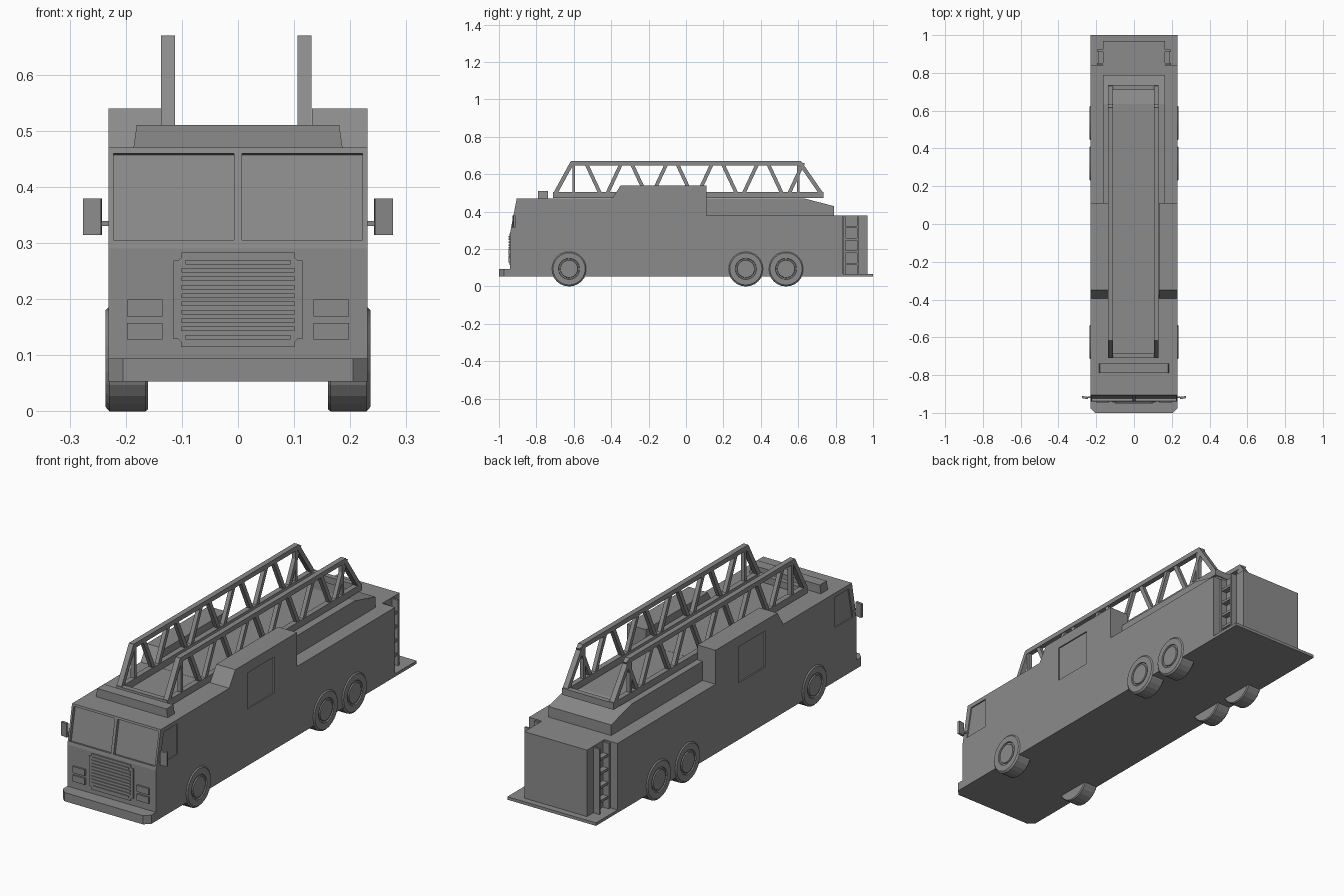
import bpy, bmesh, math
from mathutils import Matrix, Vector

if "Cube" in bpy.data.objects:
    bpy.data.objects.remove(bpy.data.objects["Cube"])

GREY = (0.26, 0.26, 0.26, 1)
paint = bpy.data.materials.new("grey_paint")
paint.use_nodes = True
paint.diffuse_color = GREY
paint.node_tree.nodes["Principled BSDF"].inputs["Base Color"].default_value = GREY


def finish(name, bm):
    bmesh.ops.recalc_face_normals(bm, faces=bm.faces)
    me = bpy.data.meshes.new(name)
    bm.to_mesh(me)
    bm.free()
    me.materials.append(paint)
    ob = bpy.data.objects.new(name, me)
    bpy.context.scene.collection.objects.link(ob)
    return ob


def add_box(bm, x, y, z):
    m = Matrix.Translation(((x[0] + x[1]) / 2, (y[0] + y[1]) / 2, (z[0] + z[1]) / 2))
    m = m @ Matrix.Diagonal((x[1] - x[0], y[1] - y[0], z[1] - z[0], 1))
    return bmesh.ops.create_cube(bm, size=1, matrix=m)["verts"]


def box(name, x, y, z):
    bm = bmesh.new()
    add_box(bm, x, y, z)
    return finish(name, bm)


def add_prism(bm, profile, x0, x1):
    """Extrude a (y, z) profile from x0 to x1."""
    face = bm.faces.new([bm.verts.new((x0, y, z)) for y, z in profile])
    new = bmesh.ops.extrude_face_region(bm, geom=[face])["geom"]
    verts = [v for v in new if isinstance(v, bmesh.types.BMVert)]
    bmesh.ops.translate(bm, verts=verts, vec=(x1 - x0, 0, 0))


def prism(name, profile, x0, x1):
    bm = bmesh.new()
    add_prism(bm, profile, x0, x1)
    return finish(name, bm)


def add_bar(bm, a, b, x0, x1, t):
    """Straight bar in the y-z plane, thickness t."""
    a, b = Vector(a), Vector(b)
    d = (b - a).normalized()
    n = Vector((-d.y, d.x)) * t / 2
    add_prism(bm, [a + n, b + n, b - n, a - n], x0, x1)


def span(side, a, b):
    return tuple(sorted((side * a, side * b)))


W = 0.231          # half width of the body
FLOOR = 0.053
ROOF = 0.47


def nose(z):
    """Depth of the sloping windscreen at height z."""
    return -0.94 + 0.194 * (z - 0.29)


# Main body with raised shoulders, cab nose and low rear side shelves
body = prism("body", [(-0.94, FLOOR), (0.84, FLOOR), (0.84, 0.38), (0.11, 0.38),
                      (0.11, 0.54), (-0.35, 0.54), (-0.395, ROOF),
                      (nose(ROOF), ROOF), (-0.94, 0.29)], -W, W)

# Cutters: channel for the ladder, windscreens, side windows and side panels
cutters = [box("channel_cutter", (-0.137, 0.132), (-0.5, 0.3), (ROOF + 0.0005, 0.7))]
lo, hi = 0.306, 0.46
for s in (-1, 1):
    x = span(s, 0.007, 0.222)
    cutters.append(prism("windscreen_cutter", [
        (nose(lo) - 0.05, lo + 0.01), (nose(lo) + 0.014, lo - 0.003),
        (nose(hi) + 0.014, hi - 0.003), (nose(hi) - 0.05, hi + 0.01)], *x))
    x = span(s, W - 0.006, W + 0.05)
    cutters.append(prism("side_window_cutter", [
        (nose(lo) + 0.025, lo), (-0.78, lo), (-0.78, hi - 0.01),
        (nose(hi) + 0.025, hi - 0.01)], *x))
    cutters.append(box("side_panel_cutter", x, (-0.26, -0.06), (0.32, 0.49)))
for c in cutters:
    mod = body.modifiers.new("cut", "BOOLEAN")
    mod.operation, mod.solver, mod.object = "DIFFERENCE", "EXACT", c
deps = bpy.context.evaluated_depsgraph_get()
cut_mesh = bpy.data.meshes.new_from_object(body.evaluated_get(deps))
body.modifiers.clear()
body.data = cut_mesh
for c in cutters:
    bpy.data.objects.remove(c)

# Rear deck, rear box and tail step
prism("rear_deck", [(0.1, 0.375), (0.79, 0.375), (0.79, 0.43),
                    (0.635, ROOF), (0.1, ROOF)], -0.163, 0.163)
box("rear_box", (-0.163, 0.163), (0.83, 0.97), (FLOOR, 0.38))
box("tail_step", (-W, W), (0.83, 1.0), (FLOOR, 0.067))

# Climbing ladders beside the rear box
for s, side in ((1, "left"), (-1, "right")):
    bm = bmesh.new()
    for y in (0.842, 0.913):
        add_box(bm, span(s, 0.163, 0.195), (y, y + 0.01), (0.06, 0.375))
    for k in range(4):
        z = 0.12 + 0.066 * k
        add_box(bm, span(s, 0.163, 0.19), (0.845, 0.918), (z - 0.006, z + 0.006))
    finish(side + "_rear_ladder", bm)

# Front bumper with chamfered corners
bm = bmesh.new()
add_box(bm, (-W, W), (-1.0, -0.93), (FLOOR, 0.094))
corners = [e for e in bm.edges if all(v.co.y < -0.99 for v in e.verts)
           and abs(e.verts[0].co.x - e.verts[1].co.x) < 0.001]
bmesh.ops.bevel(bm, geom=corners, offset=0.026, segments=1, affect="EDGES")
finish("front_bumper", bm)

# Grille plate with rounded corners, and its slats
bm = bmesh.new()
add_box(bm, (-0.115, 0.115), (-0.945, -0.93), (0.115, 0.283))
corners = [e for e in bm.edges if abs(e.verts[0].co.y - e.verts[1].co.y) > 0.01]
bmesh.ops.bevel(bm, geom=corners, offset=0.014, segments=3, affect="EDGES")
finish("grille_plate", bm)
bm = bmesh.new()
for k in range(10):
    z = 0.132 + 0.0149 * k
    w = 0.094 if k in (0, 9) else 0.101
    add_box(bm, (-w, w), (-0.949, -0.94), (z - 0.004, z + 0.004))
finish("grille_slats", bm)

# Headlights and mirrors
for s, side in ((1, "left"), (-1, "right")):
    bm = bmesh.new()
    for z in (0.128, 0.169):
        add_box(bm, span(s, 0.135, 0.198), (-0.948, -0.93), (z, z + 0.03))
    finish(side + "_headlights", bm)
    bm = bmesh.new()
    add_box(bm, span(s, 0.225, 0.245), (-0.922, -0.914), (0.33, 0.339))
    head = add_box(bm, span(s, 0.243, 0.275), (-0.925, -0.913), (0.314, 0.379))
    bmesh.ops.rotate(bm, verts=head, cent=(s * 0.259, -0.919, 0.35),
                     matrix=Matrix.Rotation(s * math.radians(10), 3, "Z"))
    finish(side + "_mirror", bm)

# Roof light bar with slightly tapered ends
bm = bmesh.new()
for v in add_box(bm, (-0.187, 0.187), (-0.79, -0.738), (0.465, 0.51)):
    if v.co.z > 0.5:
        v.co.x *= 0.965
finish("light_bar", bm)

# Aerial ladder: two trusses on an open frame
BASE, TOP = 0.505, 0.67
for name, x0 in (("left_truss", 0.106), ("right_truss", -0.137)):
    x1 = x0 + 0.025
    bm = bmesh.new()
    add_box(bm, (x0, x1), (-0.71, 0.735), (ROOF + 0.003, BASE))
    add_box(bm, (x0, x1), (-0.615, 0.615), (TOP - 0.022, TOP))
    for s, foot in ((-1, -0.7), (1, 0.724)):
        add_bar(bm, (foot, BASE - 0.01), (s * 0.608, TOP - 0.007), x0, x1, 0.021)
        add_bar(bm, (s * 0.6, BASE - 0.01), (s * 0.6, TOP - 0.01), x0 + 0.003, x1 - 0.003, 0.015)
    for k in range(5):
        y = -0.44 + 0.243 * k
        for s in (-1, 1):
            add_bar(bm, (y + s * 0.018, BASE - 0.01), (y + s * 0.095, TOP - 0.01),
                    x0 + 0.003, x1 - 0.003, 0.019)
    finish(name, bm)
bm = bmesh.new()
for y in (-0.71, 0.71):
    add_box(bm, (-0.137, 0.131), (y, y + 0.025), (ROOF + 0.003, BASE - 0.001))
finish("ladder_cross_bars", bm)

# Wheels: lathed tyre with a recessed ring and hub disc
TYRE = [(0.16, 0), (0.16, 0.09), (0.165, 0.094), (0.229, 0.094), (0.236, 0.086),
        (0.236, 0.057), (0.231, 0.055), (0.231, 0.048), (0.236, 0.046), (0.236, 0)]
for s, side in ((1, "left"), (-1, "right")):
    for y, place in ((-0.625, "front"), (0.32, "middle"), (0.535, "rear")):
        bm = bmesh.new()
        pts = [bm.verts.new((s * x, y, 0.094 + r)) for x, r in TYRE]
        edges = [bm.edges.new(p) for p in zip(pts, pts[1:])]
        bmesh.ops.spin(bm, geom=pts + edges, cent=(0, y, 0.094), axis=(1, 0, 0),
                       angle=math.tau, steps=24, use_duplicate=False)
        bmesh.ops.remove_doubles(bm, verts=bm.verts, dist=0.0005)
        finish(side + "_" + place + "_wheel", bm)
